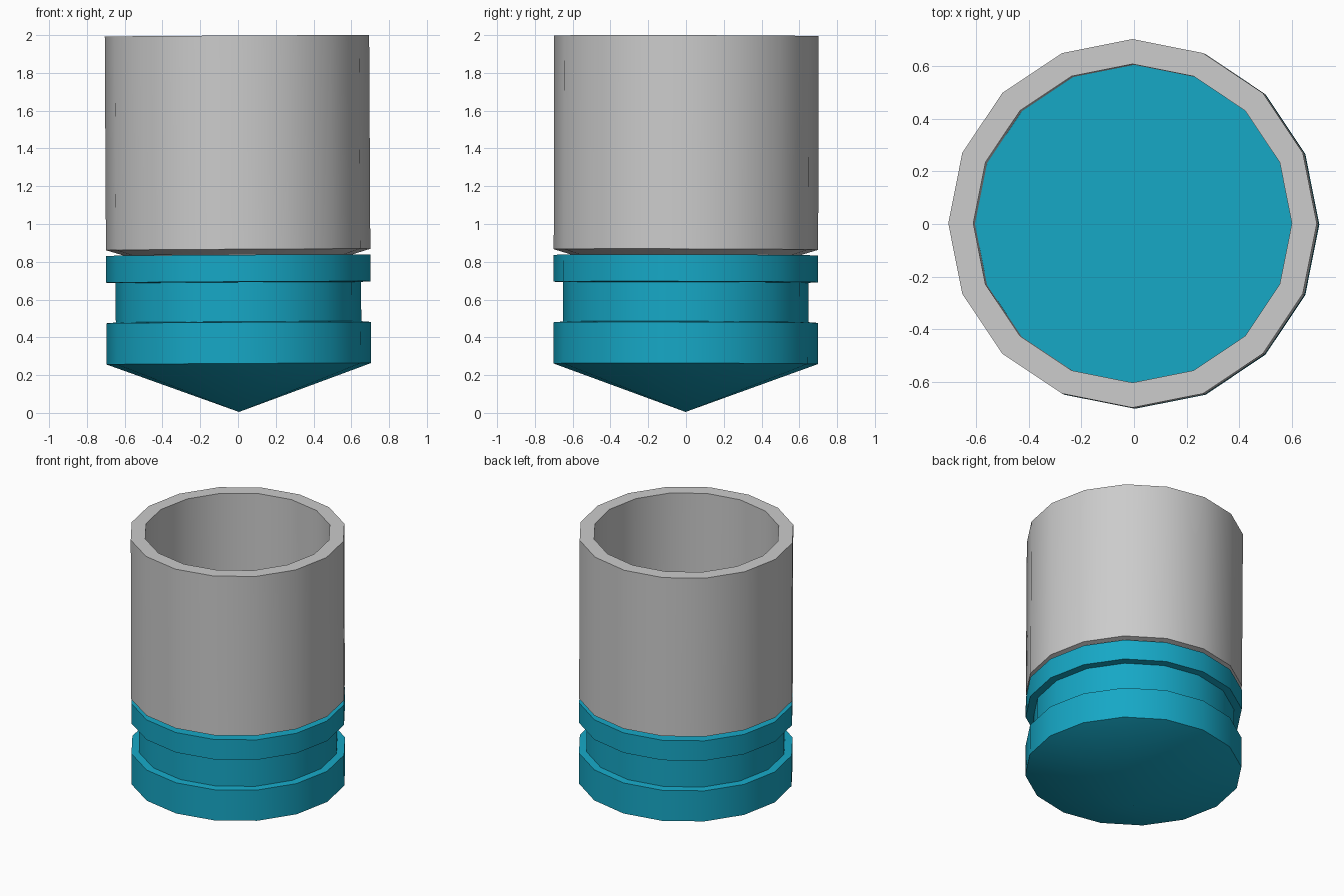
import bpy
import bmesh
from math import cos, sin, pi, radians
from mathutils import Matrix

if "Cube" in bpy.data.objects:
    bpy.data.objects.remove(bpy.data.objects["Cube"])

SIDES = 16
# The whole model leans very slightly towards -x and +y
LEAN = (Matrix.Translation((0, 0, 1)) @ Matrix.Rotation(-0.0055, 4, 'Y')
        @ Matrix.Rotation(-0.0025, 4, 'X') @ Matrix.Translation((0, 0, -1)))


def lathe(name, profile, closed=False, color=None):
    """Revolve (radius, z) points about z; a zero radius makes a pole."""
    bm = bmesh.new()
    rings = []
    for r, z in profile:
        if r == 0:
            rings.append([bm.verts.new((0, 0, z))] * SIDES)
        else:
            rings.append([bm.verts.new((r * cos(2 * pi * i / SIDES),
                                        r * sin(2 * pi * i / SIDES), z))
                          for i in range(SIDES)])
    pairs = list(zip(rings, rings[1:]))
    if closed:
        pairs.append((rings[-1], rings[0]))
    for low, high in pairs:
        for i in range(SIDES):
            j = (i + 1) % SIDES
            corners = dict.fromkeys((low[i], low[j], high[j], high[i]))
            bm.faces.new(list(corners))
    bmesh.ops.recalc_face_normals(bm, faces=bm.faces)
    bm.transform(LEAN)
    mesh = bpy.data.meshes.new(name)
    bm.to_mesh(mesh)
    bm.free()
    obj = bpy.data.objects.new(name, mesh)
    bpy.context.collection.objects.link(obj)
    if color:
        mat = bpy.data.materials.new(name + "_color")
        mat.diffuse_color = color
        mat.use_nodes = True
        mat.node_tree.nodes["Principled BSDF"].inputs["Base Color"].default_value = mat.diffuse_color
        mesh.materials.append(mat)
    bpy.ops.object.select_all(action='DESELECT')
    obj.select_set(True)
    bpy.context.view_layer.objects.active = obj
    bpy.ops.object.shade_smooth_by_angle(angle=radians(30))
    return obj


# Pointed base with a groove and a flat top that floors the tube
lathe("grooved_base", [(0, 0.005), (0.7, 0.26), (0.7, 0.478), (0.65, 0.482),
                       (0.65, 0.69), (0.7, 0.693), (0.7, 0.835), (0, 0.835)],
      color=(0.008, 0.39, 0.565, 1))

# Open tube with a chamfered lower edge
lathe("tube", [(0.605, 0.836), (0.7, 0.865), (0.7, 1.996), (0.605, 1.996)],
      closed=True)
